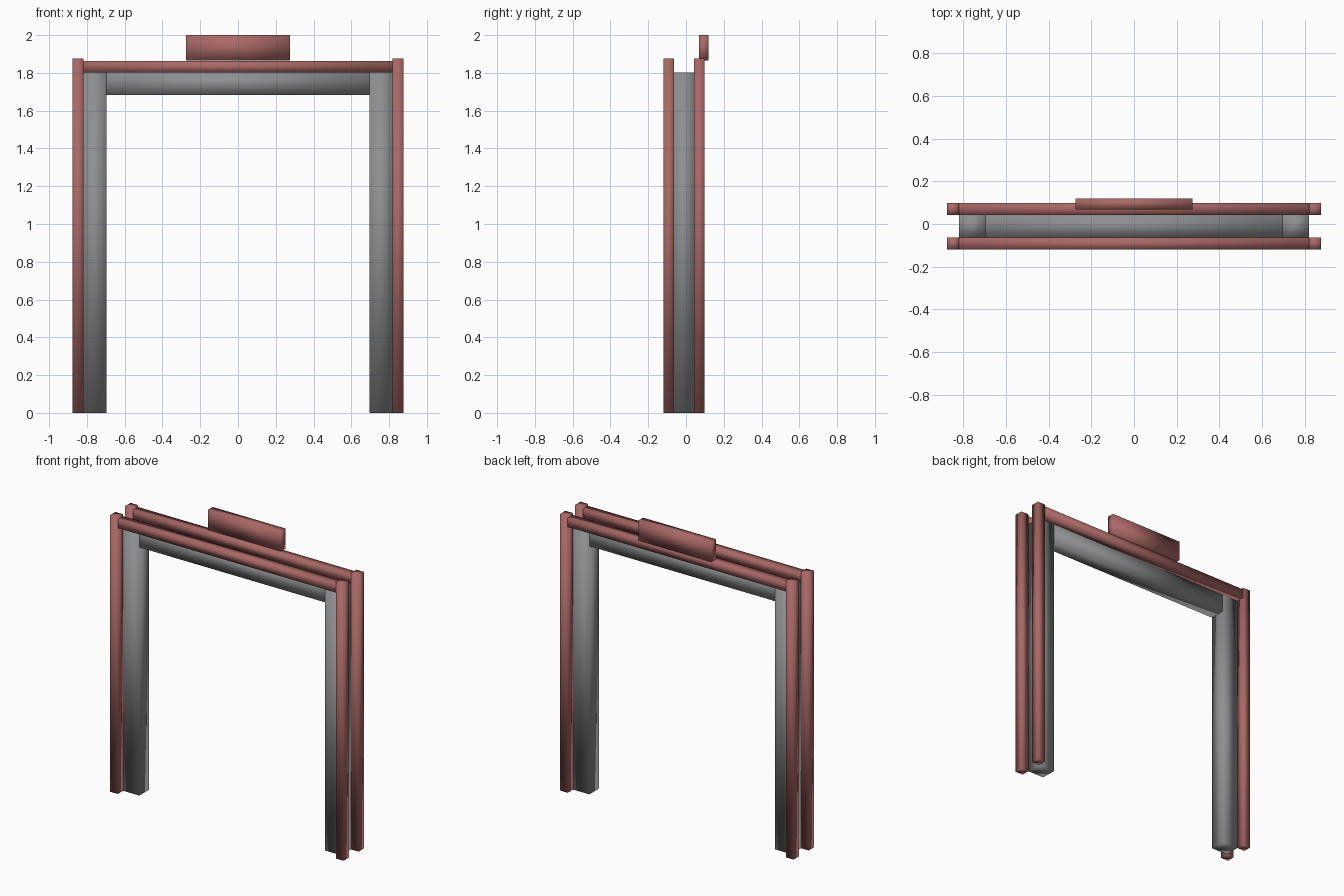
import bpy
import bmesh
from mathutils import Vector

default = bpy.data.objects.get("Cube")
if default:
    bpy.data.objects.remove(default, do_unlink=True)


def material(name, rgb):
    m = bpy.data.materials.new(name)
    m.use_nodes = True
    color = (*rgb, 1)
    m.diffuse_color = color
    m.node_tree.nodes["Principled BSDF"].inputs["Base Color"].default_value = color
    return m


red = material("dusty red", (0.40, 0.14, 0.13))
grey = material("mid grey", (0.27, 0.275, 0.28))


def box(name, xs, ys, zs, mat):
    """Softly shaded box between the given limits."""
    lo, hi = (Vector(c) for c in zip(xs, ys, zs))
    bm = bmesh.new()
    bmesh.ops.create_cube(bm, size=1)
    for v in bm.verts:
        v.co = (lo + hi) / 2 + v.co * (hi - lo)
    for f in bm.faces:
        f.smooth = True
    mesh = bpy.data.meshes.new(name)
    bm.to_mesh(mesh)
    bm.free()
    mesh.materials.append(mat)
    ob = bpy.data.objects.new(name, mesh)
    bpy.context.collection.objects.link(ob)


outer, mid, inner = 0.876, 0.818, 0.696
front, back = (-0.12, -0.063), (0.042, 0.099)
core = (front[1], back[0])
top = 1.803

# Trim posts and door jambs on both sides
for side, s in (("left", 1), ("right", -1)):
    for place, ys in (("front", front), ("back", back)):
        box(f"{place}_{side}_trim", sorted((s * mid, s * outer)), ys, (0, 1.875), red)
    box(f"{side}_jamb", sorted((s * inner, s * mid)), core, (0, top), grey)

# Trim rails and lintel across the top
for place, ys in (("front", front), ("back", back)):
    box(f"{place}_rail", (-mid, mid), ys, (top, 1.862), red)
box("lintel", (-inner, inner), core, (1.683, top), grey)

# Sign board above the back rail
box("sign_board", (-0.274, 0.274), (0.069, 0.12), (1.865, 2), red)
